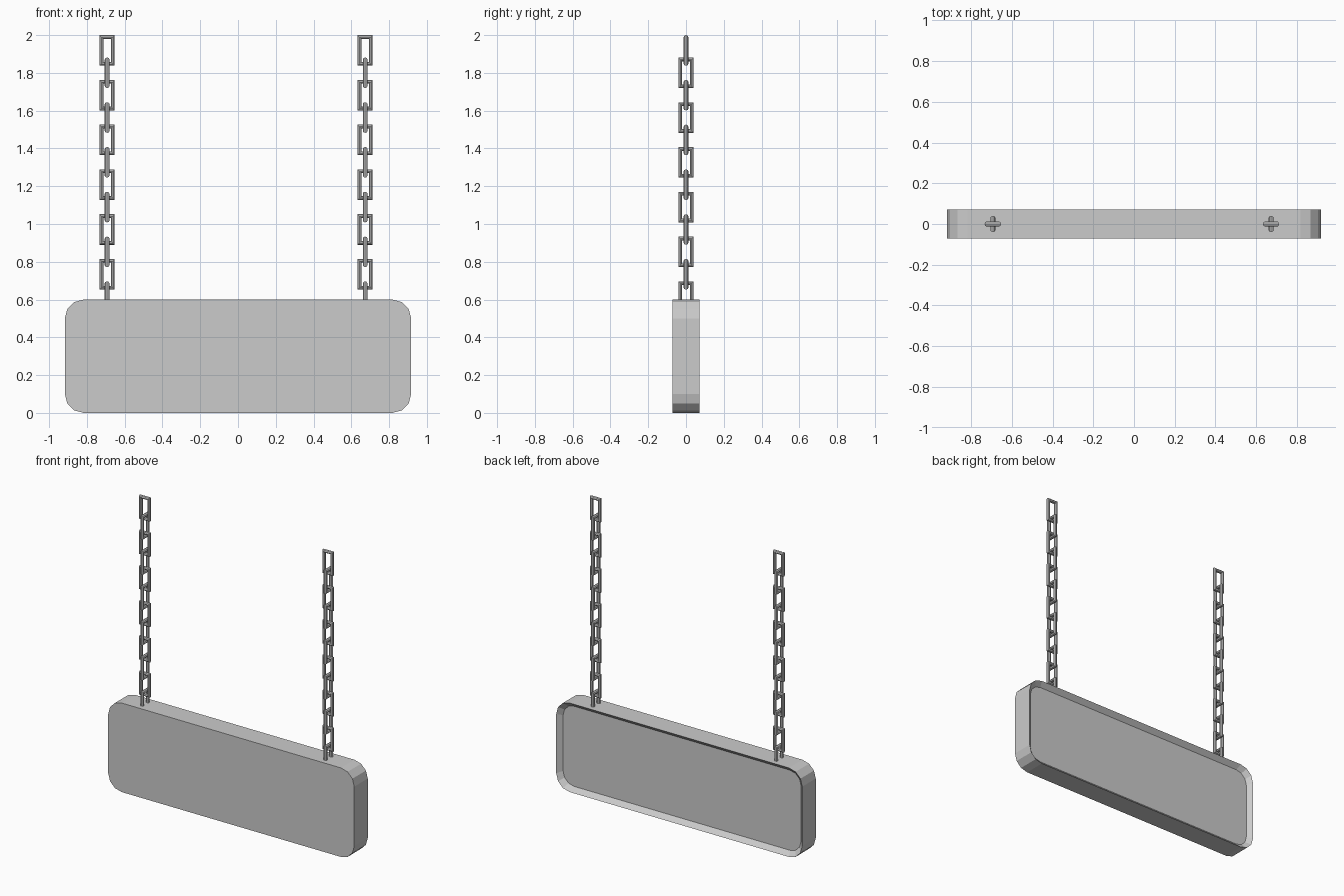
import bpy, bmesh
from math import cos, sin, pi, radians

if "Cube" in bpy.data.objects:
    bpy.data.objects.remove(bpy.data.objects["Cube"])


def finish(bm, name):
    bmesh.ops.recalc_face_normals(bm, faces=bm.faces)
    mesh = bpy.data.meshes.new(name)
    bm.to_mesh(mesh)
    bm.free()
    obj = bpy.data.objects.new(name, mesh)
    bpy.context.collection.objects.link(obj)
    return obj


def rounded_loop(half_w, z0, z1, radius, steps=3):
    pts = []
    corners = [(1, z1 - radius, 0), (-1, z1 - radius, 90),
               (-1, z0 + radius, 180), (1, z0 + radius, 270)]
    for side, cz, start in corners:
        for i in range(steps + 1):
            a = radians(start + 90 * i / steps)
            pts.append((side * (half_w - radius) + radius * cos(a), cz + radius * sin(a)))
    return pts


def bridge(bm, a, b):
    n = len(a)
    for i in range(n):
        bm.faces.new((a[i], a[(i + 1) % n], b[(i + 1) % n], b[i]))


# Sign board: rounded slab with a sloped recess in the back
HALF_W, HEIGHT, HALF_T, RADIUS = 0.917, 0.6, 0.072, 0.1
INSET, DEPTH = 0.03, 0.03
bm = bmesh.new()
outer = rounded_loop(HALF_W, 0, HEIGHT, RADIUS)
inner = rounded_loop(HALF_W - INSET, INSET, HEIGHT - INSET, RADIUS - INSET * 0.6)
loops = [[bm.verts.new((x, y, z)) for x, z in pts]
         for pts, y in ((outer, -HALF_T), (outer, HALF_T), (inner, HALF_T - DEPTH))]
bm.faces.new(loops[0])
bridge(bm, loops[0], loops[1])
bridge(bm, loops[1], loops[2])
bm.faces.new(loops[2])
finish(bm, "sign_board")


# Chain link: rectangular ring with an eight-sided, mitred bar
LINK_W, LINK_H, BAR_W, BAR_T = 0.08, 0.162, 0.01, 0.0125
PITCH, LINKS = 0.1185, 12


def add_link(bm, x, top, turned):
    cz = top - LINK_H / 2
    rings = []
    for sx, sz in ((1, 1), (-1, 1), (-1, -1), (1, -1)):
        ring = []
        for i in range(8):
            a = 2 * pi * i / 8
            u = sx * (LINK_W / 2 - BAR_W + BAR_W * cos(a))
            w = sz * (LINK_H / 2 - BAR_W + BAR_W * cos(a))
            t = BAR_T * sin(a)
            ring.append(bm.verts.new((x + t, u, cz + w) if turned else (x + u, t, cz + w)))
        rings.append(ring)
    for i in range(4):
        bridge(bm, rings[i], rings[(i + 1) % 4])


# Two hanging chains of alternating links
for name, x in (("left_chain", -0.693), ("right_chain", 0.673)):
    bm = bmesh.new()
    for k in range(LINKS):
        add_link(bm, x, 2.0 - k * PITCH, k % 2 == 1)
    finish(bm, name)
